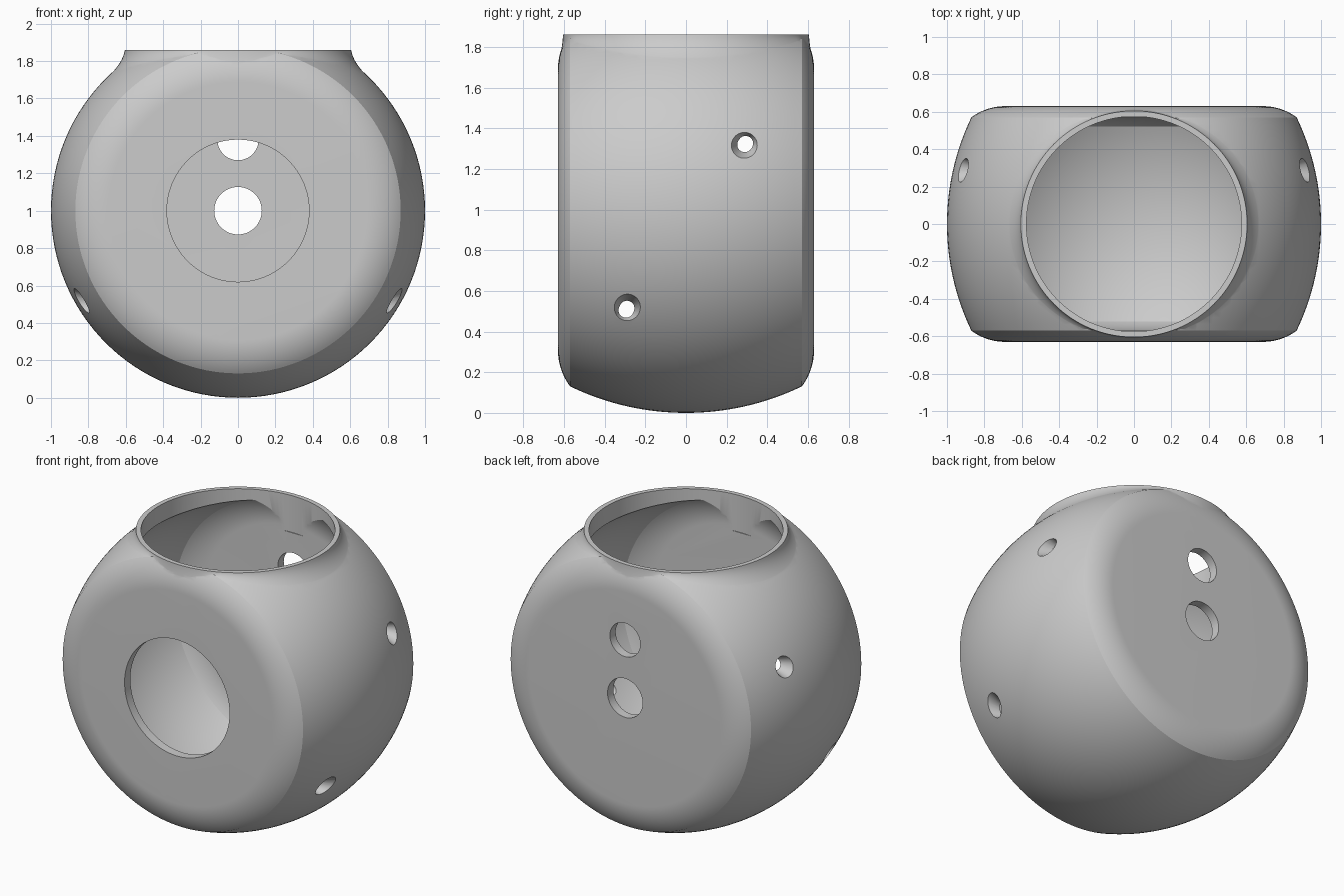
import bpy, bmesh
from math import sin, cos, pi, sqrt, radians

if "Cube" in bpy.data.objects:
    bpy.data.objects.remove(bpy.data.objects["Cube"])

SEG = 128
CZ = 1.0            # height of the body axis
TOP = 1.86          # neck rim height


def loft(name, rings):
    """Closed solid through equal-length rings of points, capped at both ends."""
    bm = bmesh.new()
    vs = [[bm.verts.new(p) for p in r] for r in rings]
    n = len(vs[0])
    for a, b in zip(vs, vs[1:]):
        for i in range(n):
            j = (i + 1) % n
            bm.faces.new((a[i], a[j], b[j], b[i]))
    bm.faces.new(vs[0][::-1])
    bm.faces.new(vs[-1])
    bmesh.ops.recalc_face_normals(bm, faces=bm.faces)
    me = bpy.data.meshes.new(name)
    bm.to_mesh(me)
    bm.free()
    ob = bpy.data.objects.new(name, me)
    bpy.context.collection.objects.link(ob)
    return ob


def angles(n=SEG):
    return [2 * pi * i / n for i in range(n)]


def lathe_y(name, prof, z=CZ, n=SEG):
    return loft(name, [[(r * cos(a), y, z + r * sin(a)) for a in angles(n)] for y, r in prof])


def lathe_z(name, prof, n=SEG):
    return loft(name, [[(r * cos(a), r * sin(a), z) for a in angles(n)] for z, r in prof])


def lathe_x(name, prof, y, z, n=40):
    return loft(name, [[(x, y + r * cos(a), z + r * sin(a)) for a in angles(n)] for x, r in prof])


def boolean(target, cutter, op):
    m = target.modifiers.new(op, 'BOOLEAN')
    m.operation, m.solver, m.object = op, 'EXACT', cutter
    bpy.context.view_layer.objects.active = target
    bpy.ops.object.modifier_apply(modifier=m.name)
    bpy.data.objects.remove(cutter, do_unlink=True)


# Barrel radius at distance |y| from the middle, inset by t for the cavity
def radius(y, t=0.0):
    y = abs(y)
    edge, face = 0.57 - 0.8 * t, 0.63 - t
    R = 1.312 - t
    if y <= edge:
        return 1 - t - (R - sqrt(R * R - y * y))
    f = 0.30
    top = radius(edge, t)
    d = face - edge
    span = sqrt(max(f * f - (f - d) ** 2, 0))
    return top - span + sqrt(max(f * f - (f - face + y) ** 2, 0))


def barrel(name, t=0.0):
    edge, face = 0.57 - 0.8 * t, 0.63 - t
    half = [edge * i / 16 for i in range(17)]
    half += [edge + (face - edge) * sin(pi / 2 * i / 12) for i in range(1, 13)]
    ys = [-y for y in half[:0:-1]] + half
    return lathe_y(name, [(y, radius(y, t)) for y in ys])


body = barrel("body_shell")

# Neck with a concave flare that blends into the barrel
def height(x, y):
    return CZ + sqrt(max(radius(min(abs(y), 0.629)) ** 2 - x * x, 0))


r0, steps = 0.605, 10
rings = [[] for _ in range(steps + 2)]
for a in angles():
    c, s = cos(a), sin(a)
    h = max(TOP - height(r0 * c, r0 * s), 0.012)
    r2 = r0 + 1.35 * h
    if abs(s) * r2 > 0.627:
        r2 = max(0.627 / abs(s), r0)
    z2 = min(height(r2 * c, r2 * s), TOP - 0.01) - 0.003
    r1, z1 = r0 + 0.12 * (r2 - r0), z2 + 0.52 * (TOP - z2)
    for k in range(steps + 1):
        u = k / steps
        w = ((1 - u) ** 2, 2 * u * (1 - u), u * u)
        r = w[0] * r0 + w[1] * r1 + w[2] * r2
        z = w[0] * TOP + w[1] * z1 + w[2] * z2
        rings[k].append((r * c, r * s, z))
    rings[-1].append((0.5 * c, 0.5 * s, 1.4))
boolean(body, loft("neck", rings), 'UNION')

# Trim the barrel crown level with the neck rim
boolean(body, lathe_z("crown_cutter", [(TOP, 0.9), (2.3, 0.9)], 32), 'DIFFERENCE')

# Hollow inside and the neck opening
cavity = barrel("cavity", 0.06)
boolean(cavity, lathe_z("neck_bore", [(1.62, 0.575), (2.2, 0.575)]), 'UNION')
boolean(body, cavity, 'DIFFERENCE')

# Large front opening and two round holes in the back wall
boolean(body, lathe_y("front_opening", [(-0.8, 0.38), (-0.45, 0.38)], 1.0), 'DIFFERENCE')
for z, r in ((1.0, 0.127), (1.38, 0.11)):
    boolean(body, lathe_y("back_hole", [(0.45, r), (0.8, r)], z, 64), 'DIFFERENCE')

# Tapered screw holes, mirrored on both sides
for y, z, x_in, x_out in ((0.293, 1.325, 0.846, 0.91), (-0.295, 0.505, 0.76, 0.83)):
    for side in (-1, 1):
        k = 0.026 / (x_out - x_in)
        prof = [(side * x, r) for x, r in ((x_in - 0.08, 0.037), (x_in, 0.037),
                                           (x_out + 0.07, 0.063 + 0.07 * k))]
        boolean(body, lathe_x("screw_hole", prof, y, z), 'DIFFERENCE')

bpy.ops.object.select_all(action='DESELECT')
body.select_set(True)
bpy.context.view_layer.objects.active = body
bpy.ops.object.shade_smooth_by_angle(angle=radians(20))
